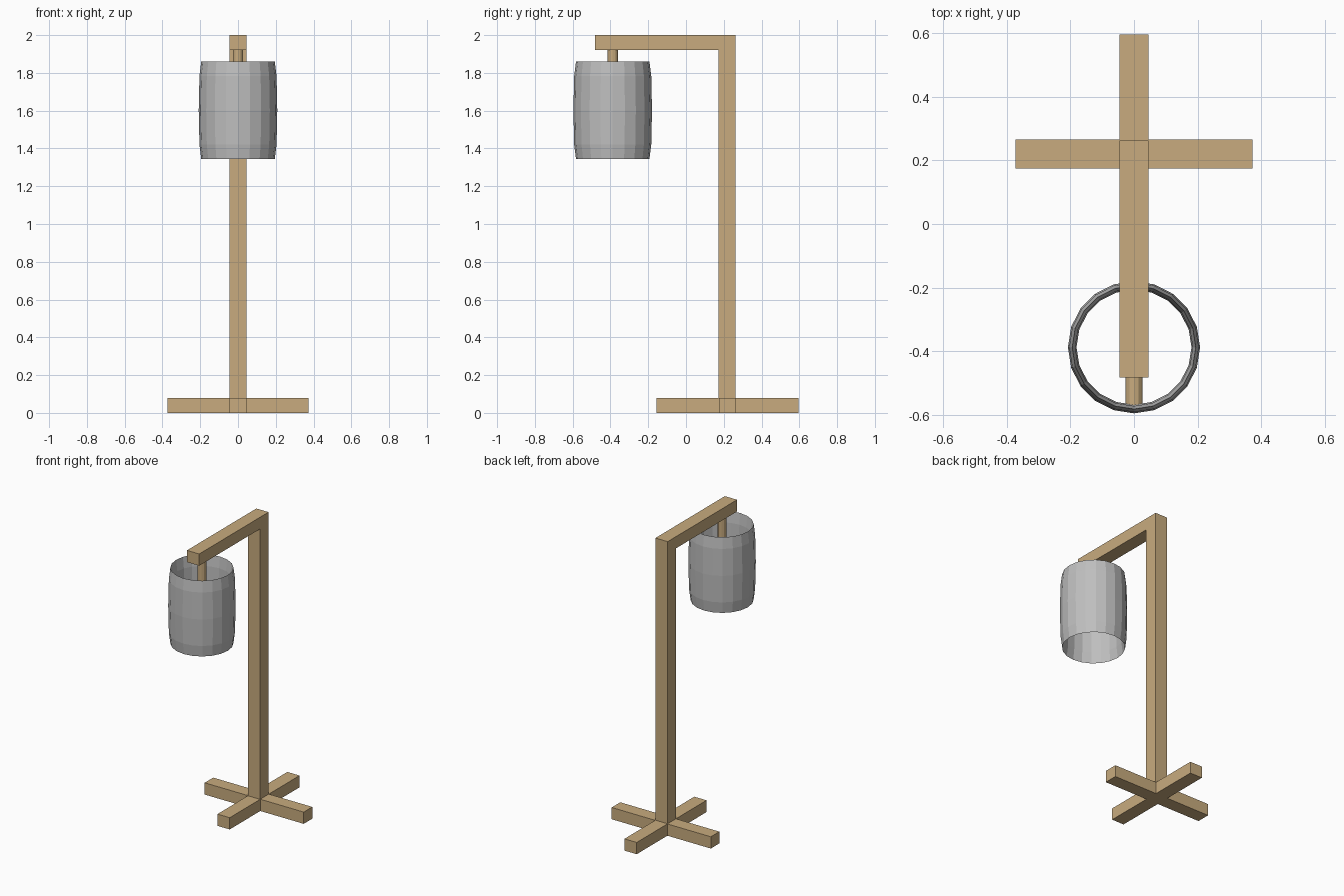
import bpy, bmesh, math
from mathutils import Vector

if "Cube" in bpy.data.objects:
    bpy.data.objects.remove(bpy.data.objects["Cube"])


def material(name, rgb):
    m = bpy.data.materials.new(name)
    m.diffuse_color = (*rgb, 1)
    m.use_nodes = True
    m.node_tree.nodes["Principled BSDF"].inputs["Base Color"].default_value = m.diffuse_color
    return m


wood = material("light wood", (0.58, 0.41, 0.21))
grey = material("grey shade", (0.52, 0.52, 0.52))


def finish(bm, name, mat):
    bmesh.ops.recalc_face_normals(bm, faces=bm.faces)
    me = bpy.data.meshes.new(name)
    bm.to_mesh(me)
    bm.free()
    me.materials.append(mat)
    ob = bpy.data.objects.new(name, me)
    bpy.context.collection.objects.link(ob)
    return ob


def box(name, lo, hi):
    bm = bmesh.new()
    bmesh.ops.create_cube(bm, size=1)
    lo, hi = Vector(lo), Vector(hi)
    for v in bm.verts:
        v.co = (lo + hi) / 2 + v.co * (hi - lo)
    finish(bm, name, wood)


def rod(name, a, b, radius, sides=12):
    a, b = Vector(a), Vector(b)
    bm = bmesh.new()
    bmesh.ops.create_cone(bm, cap_ends=True, segments=sides,
                          radius1=radius, radius2=radius, depth=(b - a).length)
    turn = (b - a).to_track_quat('Z', 'Y')
    for v in bm.verts:
        v.co = (a + b) / 2 + turn @ v.co
    finish(bm, name, wood)


W = 0.046      # half width of the beams
BASE_Y = 0.22  # centre of the crossed foot
LAMP_Y = -0.388

# Crossed foot, post and arm
box("foot_beam_side", (-0.373, BASE_Y - W, 0), (0.373, BASE_Y + W, 0.08))
box("foot_beam_front", (-W, -0.155, 0), (W, 0.596, 0.08))
box("post", (-W, 0.172, 0.001), (W, 0.263, 1.999))
box("arm", (-W, -0.483, 1.92), (W, 0.263, 2.0))

# Hanger and the crossbar that carries the shade
rod("hanger", (0, LAMP_Y, 1.60), (0, LAMP_Y, 1.93), 0.027)
rod("shade_crossbar", (0, LAMP_Y - 0.188, 1.60), (0, LAMP_Y + 0.188, 1.60), 0.027)

# Shade: a tall stretched ring with an eight-sided section
bm = bmesh.new()
sides, section = 20, 8
rings = []
for i in range(sides):
    a = 2 * math.pi * i / sides
    ring = []
    for j in range(section):
        t = 2 * math.pi * j / section
        r = 0.1945 + 0.0135 * math.cos(t)
        ring.append(bm.verts.new((r * math.cos(a), LAMP_Y + r * math.sin(a),
                                  1.602 + 0.2575 * math.sin(t))))
    rings.append(ring)
for i in range(sides):
    p, q = rings[i], rings[(i + 1) % sides]
    for j in range(section):
        k = (j + 1) % section
        bm.faces.new((p[j], q[j], q[k], p[k]))
finish(bm, "shade", grey)
